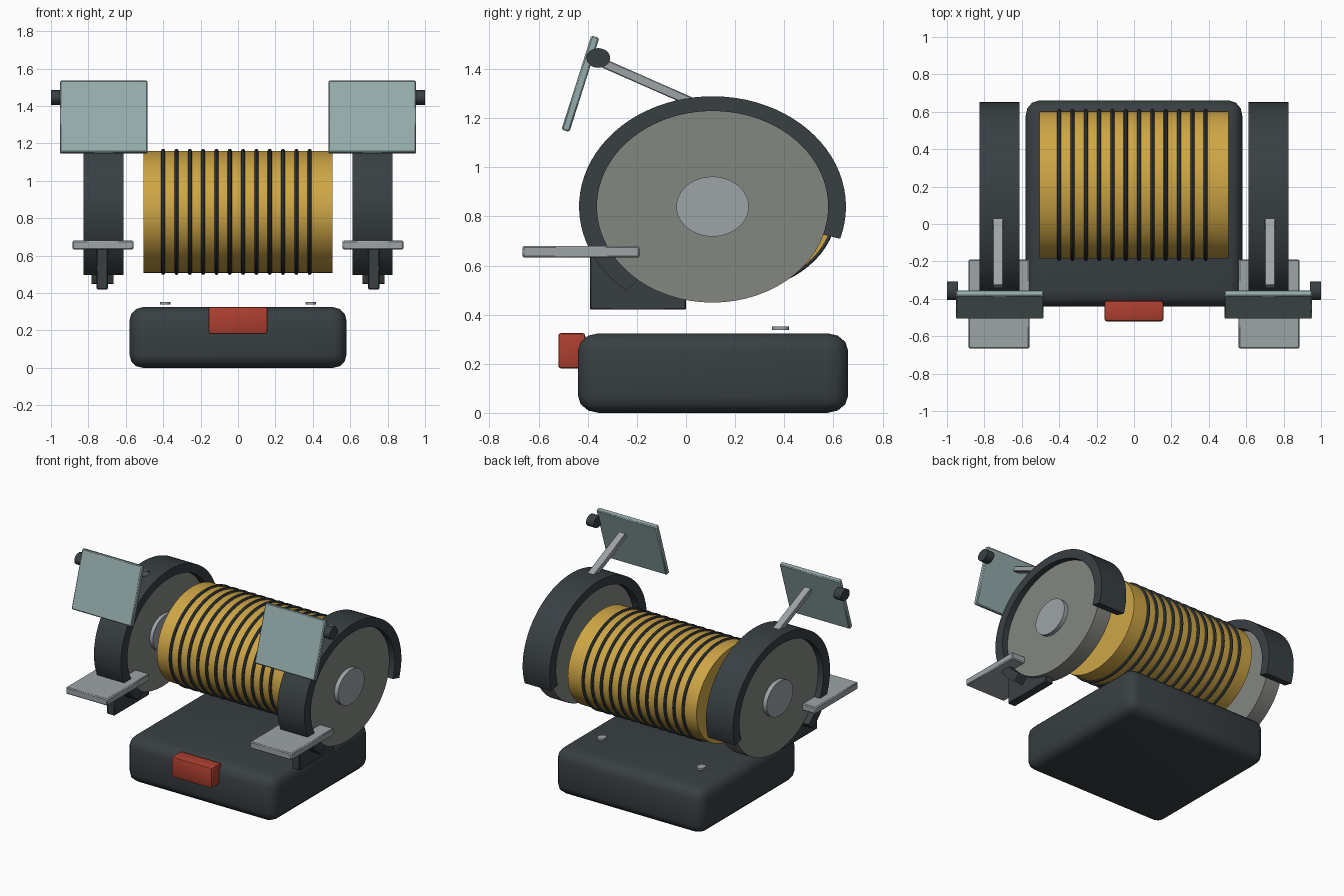
import bpy, bmesh
from math import radians, cos, sin, pi
from mathutils import Matrix, Vector

if "Cube" in bpy.data.objects:
    bpy.data.objects.remove(bpy.data.objects["Cube"])

STRETCH = 1.21          # round parts are slightly elongated along y


def material(name, rgb):
    m = bpy.data.materials.new(name)
    m.diffuse_color = (*rgb, 1)
    m.use_nodes = True
    m.node_tree.nodes["Principled BSDF"].inputs["Base Color"].default_value = m.diffuse_color
    return m


DARK = material("dark_paint", (0.04, 0.05, 0.055))
GOLD = material("brass", (0.62, 0.38, 0.06))
RED = material("red_plastic", (0.42, 0.05, 0.03))
STONE = material("stone", (0.23, 0.24, 0.22))
METAL = material("metal", (0.34, 0.37, 0.39))
GLASS = material("shield_glass", (0.30, 0.41, 0.41))


def finish(bm, name, mat, matrix=Matrix()):
    bm.transform(matrix)
    bmesh.ops.recalc_face_normals(bm, faces=bm.faces[:])
    me = bpy.data.meshes.new(name)
    bm.to_mesh(me)
    bm.free()
    me.shade_smooth()
    me.set_sharp_from_angle(angle=radians(40))
    me.materials.append(mat)
    ob = bpy.data.objects.new(name, me)
    bpy.context.collection.objects.link(ob)
    return ob


def place(y, z, x=0):
    """Stretch along y, then move into position."""
    return Matrix.Translation((x, y, z)) @ Matrix.Diagonal((1, STRETCH, 1, 1))


def box(name, mat, center, size, bevel=0.006, segments=1, tilt=0, stretch=1):
    bm = bmesh.new()
    bmesh.ops.create_cube(bm, size=1)
    bm.transform(Matrix.Diagonal((size[0], size[1] / stretch, size[2], 1)))
    bmesh.ops.bevel(bm, geom=bm.edges[:], offset=bevel, segments=segments,
                    profile=0.5, affect='EDGES')
    m = (Matrix.Translation(center) @ Matrix.Rotation(tilt, 4, 'X')
         @ Matrix.Diagonal((1, stretch, 1, 1)))
    return finish(bm, name, mat, m)


def disc(name, mat, x0, x1, y, z, r, sides=64):
    """Cylinder whose axis runs along x."""
    bm = bmesh.new()
    bmesh.ops.create_cone(bm, cap_ends=True, segments=sides, radius1=r,
                          radius2=r, depth=abs(x1 - x0))
    bm.transform(Matrix.Rotation(pi / 2, 4, 'Y'))
    return finish(bm, name, mat, place(y, z, (x0 + x1) / 2))


def spin_ring(name, mat, profile, y, z, a0, a1, steps):
    """Sweep an (x, radius) profile about the x axis."""
    bm = bmesh.new()
    full = abs(a1 - a0 - 360) < 0.01
    rows = []
    for i in range(steps if full else steps + 1):
        a = radians(a0 + (a1 - a0) * i / steps)
        rows.append([bm.verts.new((x, r * cos(a), r * sin(a))) for x, r in profile])
    n = len(profile)
    for i in range(steps):
        p, q = rows[i], rows[(i + 1) % len(rows)]
        for j in range(n):
            k = (j + 1) % n
            bm.faces.new((p[j], p[k], q[k], q[j]))
    if not full:
        bm.faces.new(rows[0])
        bm.faces.new(rows[-1])
    return finish(bm, name, mat, place(y, z))


# Base and switch
box("base", DARK, (0, 0.11, 0.162), (1.16, 1.10, 0.324), 0.07, 3, stretch=STRETCH)
box("power_switch", RED, (0, -0.465, 0.253), (0.316, 0.11, 0.145), 0.012, 2)

# Motor body with cooling rings
disc("motor_body", GOLD, -0.505, 0.505, 0.209, 0.834, 0.326)
for i in range(12):
    x = -0.4 + 0.0712 * i
    prof = [(x + 0.011 * cos(t * pi / 4), 0.326 + 0.011 * sin(t * pi / 4)) for t in range(8)]
    spin_ring(f"motor_ring_{i + 1}", DARK, prof, 0.209, 0.834, 0, 360, 64)

# Parts repeated on each side
WY, WZ = 0.108, 0.84    # wheel centre
for s, side in ((-1, "left"), (1, "right")):
    disc(f"grinding_wheel_{side}", STONE, s * 0.665, s * 0.782, WY, WZ, 0.391)
    disc(f"wheel_hub_{side}", METAL, s * 0.64, s * 0.812, WY, WZ, 0.122, 48)
    guard = [(s * 0.613, 0.389), (s * 0.825, 0.389), (s * 0.825, 0.449), (s * 0.613, 0.449)]
    spin_ring(f"wheel_guard_{side}", DARK, guard, WY, WZ, -17, 230, 56)

    # Tool rest and its bracket
    box(f"tool_rest_{side}", METAL, (s * 0.722, -0.428, 0.656), (0.325, 0.476, 0.048))
    box(f"rest_bracket_{side}", DARK, (s * 0.726, -0.195, 0.53), (0.06, 0.39, 0.22), 0.004)

    # Eye shield, arm and knob
    a, b = Vector((s * 0.727, -0.335, 1.423)), Vector((s * 0.727, 0.06, 1.249))
    d = b - a
    box(f"shield_arm_{side}", METAL, (a + b) / 2, (0.054, d.length, 0.037), 0.004,
        tilt=-Vector((d.y, -d.z)).angle(Vector((1, 0))))
    box(f"eye_shield_{side}", GLASS, (s * 0.718, -0.43, 1.34), (0.47, 0.034, 0.402), 0.006,
        tilt=radians(-17.6))
    disc(f"shield_knob_{side}", DARK, s * 0.94, s * 1.0, -0.357, 1.445, 0.04, 24)

    # Base screw
    bm = bmesh.new()
    bmesh.ops.create_cone(bm, cap_ends=True, segments=24, radius1=0.028,
                          radius2=0.028, depth=0.014)
    finish(bm, f"base_screw_{side}", METAL, place(0.385, 0.345, s * 0.39))
